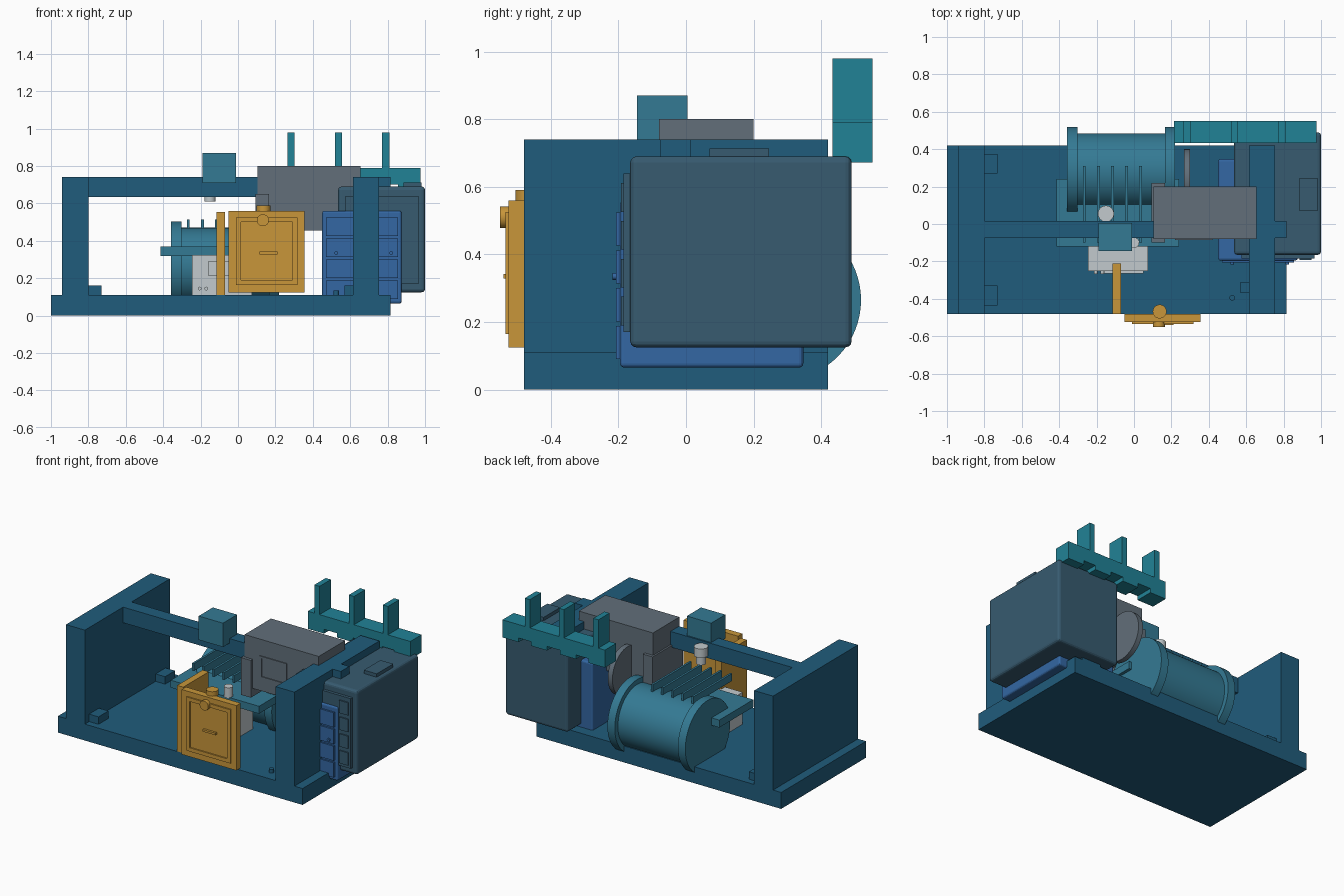
import bpy
from math import pi

if "Cube" in bpy.data.objects:
    bpy.data.objects.remove(bpy.data.objects["Cube"])


def material(name, hex_code):
    m = bpy.data.materials.new(name)
    rgb = [int(hex_code[i:i + 2], 16) / 255 for i in (0, 2, 4)]
    m.diffuse_color = [((c + 0.055) / 1.055) ** 2.4 for c in rgb] + [1]
    m.use_nodes = True
    m.node_tree.nodes["Principled BSDF"].inputs["Base Color"].default_value = m.diffuse_color
    return m


NAVY = material("frame_navy", "205c7c")
TEAL = material("machine_teal", "347a94")
RACK = material("rack_teal", "218296")
GOLD = material("panel_gold", "c8963a")
BLUE = material("cabinet_blue", "3367a3")
SLATE = material("tank_slate", "375b70")
GREY = material("housing_grey", "626f7a")
PALE = material("pump_pale", "c2cacd")


def box(name, x, y, z, mat, bevel=0):
    """Box from (min, max) ranges on each axis."""
    mid = [(a + b) / 2 for a, b in (x, y, z)]
    bpy.ops.mesh.primitive_cube_add(size=1, location=mid)
    o = bpy.context.object
    o.name = name
    o.scale = [b - a for a, b in (x, y, z)]
    bpy.ops.object.transform_apply(location=False, rotation=False, scale=True)
    o.data.materials.append(mat)
    if bevel:
        mod = o.modifiers.new("bevel", 'BEVEL')
        mod.width = bevel
        mod.segments = 3
    return o


def cyl(name, loc, r, depth, axis, mat, sides=48):
    rot = {'x': (0, pi / 2, 0), 'y': (pi / 2, 0, 0), 'z': (0, 0, 0)}[axis]
    bpy.ops.mesh.primitive_cylinder_add(vertices=sides, radius=r, depth=depth,
                                        location=loc, rotation=rot)
    o = bpy.context.object
    o.name = name
    o.data.materials.append(mat)
    bpy.ops.object.shade_smooth_by_angle()
    return o


def frame(name, x, z, y, t, mat):
    """Raised rectangular border on a front face."""
    for part, xr, zr in (("left", (x[0], x[0] + t), z), ("right", (x[1] - t, x[1]), z),
                         ("bottom", x, (z[0], z[0] + t)), ("top", x, (z[1] - t, z[1]))):
        box(f"{name}_{part}", xr, y, zr, mat)


# Skid frame: base, end walls, overhead beam
box("base_plate", (-1, 0.815), (-0.48, 0.42), (0, 0.11), NAVY)
box("left_wall", (-0.94, -0.80), (-0.48, 0.42), (0.11, 0.74), NAVY)
box("right_wall", (0.615, 0.755), (-0.48, 0.42), (0.11, 0.74), NAVY)
box("overhead_beam", (-0.80, 0.815), (-0.075, 0.015), (0.635, 0.74), NAVY)
for y in ((0.27, 0.375), (-0.435, -0.33)):
    box("left_foot_block", (-0.80, -0.73), y, (0.11, 0.16), NAVY)
box("right_foot_block", (0.57, 0.615), (-0.37, -0.31), (0.11, 0.16), NAVY)
cyl("floor_bolt", (0.525, -0.395, 0.12), 0.015, 0.03, 'z', NAVY, 16)

# Motor drum with end flanges and cooling fins
cyl("motor_drum", (-0.07, 0.28, 0.265), 0.205, 0.56, 'x', TEAL, 64)
for x in (-0.33, 0.193):
    cyl("motor_flange", (x, 0.28, 0.265), 0.238, 0.055, 'x', TEAL, 64)
for i in range(5):
    x = -0.265 + 0.075 * i
    box("cooling_fin", (x - 0.007, x + 0.007), (-0.10, 0.31), (0.465, 0.515), TEAL)
box("motor_shelf", (-0.415, 0.24), (-0.12, 0.24), (0.32, 0.37), TEAL)
cyl("coupling_disc", (0.283, 0.24, 0.52), 0.16, 0.034, 'x', GREY)

# Pale pump block under the shelf
box("pump_block", (-0.245, 0.075), (-0.25, 0.05), (0.11, 0.325), PALE)
box("pump_face_plate", (-0.16, 0.05), (-0.265, -0.25), (0.215, 0.29), PALE)
for x in (-0.205, -0.17):
    cyl("pump_bolt", (x, -0.258, 0.145), 0.01, 0.02, 'y', PALE, 12)
cyl("pump_cap", (0.0, -0.10, 0.40), 0.028, 0.07, 'z', PALE, 24)
cyl("filler_cap", (-0.15, 0.055, 0.695), 0.043, 0.06, 'z', PALE, 32)
cyl("filler_neck", (-0.15, 0.055, 0.64), 0.03, 0.06, 'z', PALE, 24)

# Control block on the beam and grey gear housing
box("beam_control_block", (-0.19, -0.01), (-0.145, 0.005), (0.71, 0.87), TEAL)
box("gear_housing", (0.105, 0.655), (-0.08, 0.20), (0.455, 0.80), GREY)
box("housing_flange", (0.093, 0.165), (-0.10, 0.22), (0.40, 0.65), GREY)
frame("housing_hatch", (0.22, 0.42), (0.54, 0.69), (-0.086, -0.08), 0.014, GREY)

# Gold access door and its side plate
box("side_plate", (-0.115, -0.07), (-0.48, -0.21), (0.11, 0.553), GOLD)
box("access_door", (-0.05, 0.355), (-0.525, -0.48), (0.125, 0.56), GOLD)
frame("door_border", (-0.01, 0.317), (0.165, 0.525), (-0.534, -0.525), 0.025, GOLD)
box("door_handle", (0.115, 0.21), (-0.54, -0.525), (0.328, 0.342), GOLD)
cyl("door_knob", (0.133, -0.537, 0.51), 0.032, 0.028, 'y', GOLD, 32)
cyl("door_top_knob", (0.137, -0.468, 0.572), 0.037, 0.036, 'z', GOLD, 32)

# Blue cabinet with front panels
box("blue_cabinet", (0.45, 0.875), (-0.195, 0.347), (0.065, 0.56), BLUE, 0.012)
for i in range(4):
    z = 0.09 + 0.112 * i
    box("cabinet_panel", (0.47, 0.855), (-0.207, -0.193), (z, z + 0.098), BLUE)
for x in (0.525, 0.82):
    cyl("cabinet_stud", (x, -0.211, 0.335), 0.01, 0.012, 'y', BLUE, 12)

# Slate tank with front panels and lid
box("slate_tank", (0.535, 1.0), (-0.165, 0.49), (0.125, 0.69), SLATE, 0.018)
box("tank_front_plate", (0.575, 0.965), (-0.185, -0.16), (0.17, 0.64), SLATE)
for i in range(4):
    z = 0.19 + 0.112 * i
    box("tank_panel", (0.885, 0.95), (-0.193, -0.183), (z, z + 0.085), SLATE)
box("tank_lid", (0.885, 0.98), (0.07, 0.245), (0.685, 0.713), SLATE)

# Rear rack bar with three uprights and feet
box("rack_bar", (0.215, 0.975), (0.433, 0.552), (0.70, 0.79), RACK)
for x in (0.283, 0.538, 0.79):
    box("rack_upright", (x - 0.019, x + 0.019), (0.433, 0.552), (0.79, 0.98), RACK)
for x in (0.215, 0.43, 0.645, 0.855):
    box("rack_foot", (x, x + 0.12), (0.433, 0.552), (0.672, 0.70), RACK)
